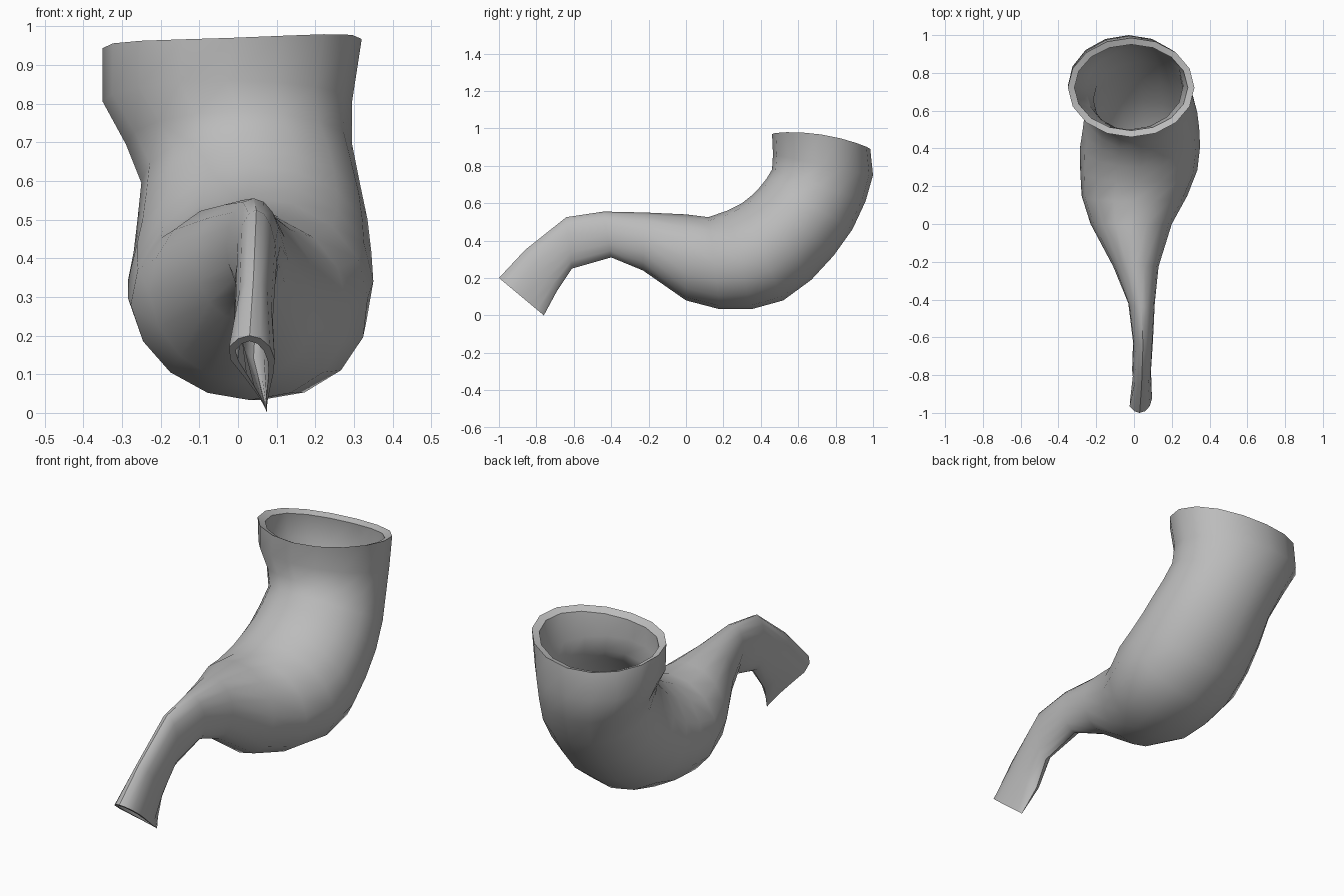
import bpy
import bmesh
from math import cos, sin, pi
from mathutils import Vector

default_cube = bpy.data.objects.get("Cube")
if default_cube:
    bpy.data.objects.remove(default_cube, do_unlink=True)

SIDES = 16

# Cross-sections from narrow outlet to wide mouth:
# (inner bend y, z), (outer bend y, z), (right x, left x)
SECTIONS = [
    ((-1.0, .20), (-.76, 0), (-.045, .105)),
    ((-.86, .35), (-.69, .13), (-.01, .09)),
    ((-.64, .525), (-.61, .25), (-.005, .1)),
    ((-.44, .555), (-.40, .31), (-.03, .11)),
    ((-.22, .55), (-.23, .24), (-.11, .13)),
    ((0, .54), (0, .08), (-.23, .20)),
    ((.12, .525), (.18, .033), (-.28, .28)),
    ((.22, .56), (.35, .033), (-.285, .335)),
    ((.30, .60), (.52, .08), (-.285, .35)),
    ((.35, .64), (.67, .19), (-.27, .345)),
    ((.39, .68), (.79, .32), (-.26, .335)),
    ((.43, .73), (.89, .46), (-.25, .315)),
    ((.46, .78), (.96, .61), (-.29, .295)),
    ((.465, .86), (1.0, .75), (-.35, .295)),
    ((.46, .97), (.985, .89), (-.35, .32)),
]


def section_points(section, wall=0.0):
    """Ring of points around one cross-section, inset by the wall."""
    (y1, z1), (y2, z2), (right, left) = section
    inner, outer = Vector((0, y1, z1)), Vector((0, y2, z2))
    middle = (inner + outer) / 2 + Vector(((right + left) / 2, 0, 0))
    axis = (inner - outer) / 2
    half_width = (left - right) / 2
    inset = min(wall, half_width * .3)
    height = axis.length - inset
    axis.normalize()
    points = []
    for i in range(SIDES):
        angle = 2 * pi * i / SIDES
        across = Vector((sin(angle) * (half_width - inset), 0, 0))
        points.append(middle + axis * height * cos(angle) + across)
    return points


def bridge(bm, first, second):
    for i in range(SIDES):
        j = (i + 1) % SIDES
        bm.faces.new((first[i], first[j], second[j], second[i]))


# Hollow tube: outer skin up to the mouth, inner skin back to the outlet
outside = [section_points(s) for s in SECTIONS]
inside = [section_points(s, .035) for s in SECTIONS]

# Pinch the outlet to a point at the bottom, leaning to the left side
for point in outside[0] + inside[0]:
    low = max(0, (.15 - point.z) / .15)
    point.x += (.075 - point.x) * min(1, low ** .7)

# The belly hangs slightly towards the left side
for ring in outside[5:11] + inside[5:11]:
    for point in ring:
        point.x += .035 * max(0, 1 - point.z / .3)

# Arch the mouth rim at its sides, with the left side higher
for ring in (outside[-1], inside[-1]):
    for i, point in enumerate(ring):
        side = sin(2 * pi * i / SIDES)
        point.z += .025 * side * side + .012 * side

# The lip slopes down into the mouth
for point in inside[-1]:
    point.z -= .015

bm = bmesh.new()
loops = [[bm.verts.new(p) for p in ring] for ring in outside + inside[::-1]]
for first, second in zip(loops, loops[1:] + loops[:1]):
    bridge(bm, first, second)
bmesh.ops.recalc_face_normals(bm, faces=bm.faces)

mesh = bpy.data.meshes.new("curved_pouch")
bm.to_mesh(mesh)
bm.free()
pouch = bpy.data.objects.new("curved_pouch", mesh)
bpy.context.collection.objects.link(pouch)

# Plain grey surface
grey = bpy.data.materials.new("plain_grey")
grey.use_nodes = True
colour = (.5, .5, .5, 1)
grey.diffuse_color = colour
grey.node_tree.nodes["Principled BSDF"].inputs["Base Color"].default_value = colour
mesh.materials.append(grey)

bpy.ops.object.select_all(action="DESELECT")
pouch.select_set(True)
bpy.context.view_layer.objects.active = pouch
bpy.ops.object.shade_smooth_by_angle(angle=pi / 5)
